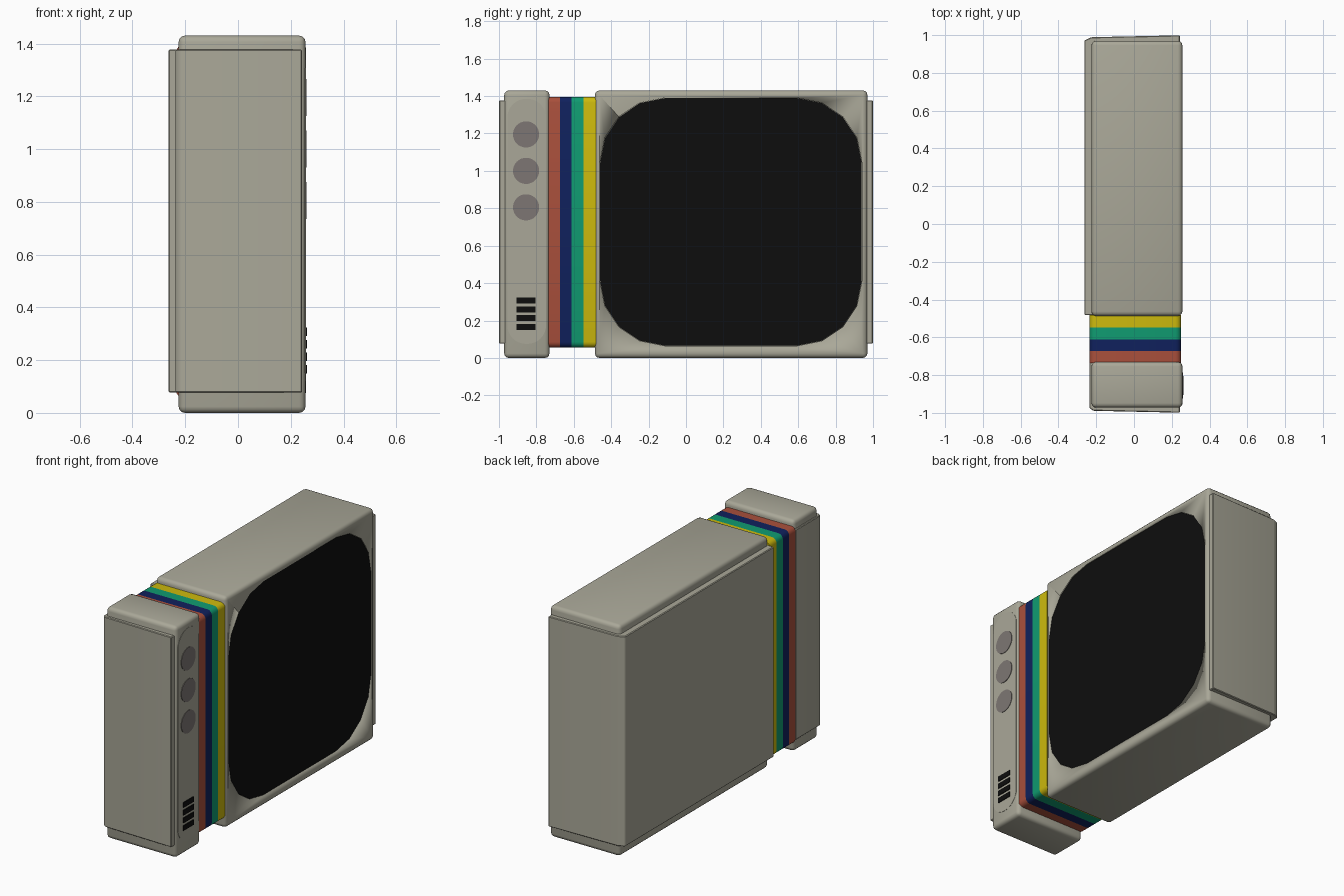
import bpy, bmesh, math
from mathutils import Vector

if "Cube" in bpy.data.objects:
    bpy.data.objects.remove(bpy.data.objects["Cube"])


def material(name, rgb):
    m = bpy.data.materials.new(name)
    m.diffuse_color = (*rgb, 1)
    m.use_nodes = True
    m.node_tree.nodes["Principled BSDF"].inputs["Base Color"].default_value = m.diffuse_color
    return m


BEIGE = material("warm_beige", (0.40, 0.39, 0.315))
RED = material("brick_red", (0.40, 0.08, 0.045))
NAVY = material("navy_blue", (0.005, 0.015, 0.11))
GREEN = material("sea_green", (0.005, 0.33, 0.165))
YELLOW = material("mustard_yellow", (0.61, 0.49, 0.004))
GREY = material("knob_grey", (0.205, 0.183, 0.172))
BLACK = material("screen_black", (0.004, 0.004, 0.004))


def prism(name, pts, axis, lo, hi, mat, bevel=0.0, segments=3):
    """Extrude a 2D outline along an axis (0, 1 or 2), optionally bevelling its edges."""
    bm = bmesh.new()

    def place(p, d):
        c = list(p)
        c.insert(axis, d)
        return bm.verts.new(c)

    face = bm.faces.new([place(p, lo) for p in pts])
    ext = bmesh.ops.extrude_face_region(bm, geom=[face])
    shift = Vector((0, 0, 0))
    shift[axis] = hi - lo
    bmesh.ops.translate(bm, vec=shift,
                        verts=[g for g in ext["geom"] if isinstance(g, bmesh.types.BMVert)])
    bmesh.ops.recalc_face_normals(bm, faces=bm.faces)
    if bevel:
        bmesh.ops.bevel(bm, geom=bm.edges[:], offset=bevel, segments=segments,
                        profile=0.5, affect='EDGES', clamp_overlap=True)
    me = bpy.data.meshes.new(name)
    bm.to_mesh(me)
    bm.free()
    me.materials.append(mat)
    ob = bpy.data.objects.new(name, me)
    bpy.context.collection.objects.link(ob)
    bpy.context.view_layer.objects.active = ob
    bpy.ops.object.select_all(action='DESELECT')
    ob.select_set(True)
    bpy.ops.object.shade_smooth_by_angle(angle=math.radians(30))
    return ob


def rect(a0, a1, b0, b1):
    return [(a0, b0), (a1, b0), (a1, b1), (a0, b1)]


def round_rect(a0, a1, b0, b1, r, n):
    pts = []
    corners = [(a1 - r, b1 - r), (a0 + r, b1 - r), (a0 + r, b0 + r), (a1 - r, b0 + r)]
    for k, (ca, cb) in enumerate(corners):
        for i in range(n + 1):
            t = math.pi / 2 * (k + i / n)
            pts.append((ca + r * math.cos(t), cb + r * math.sin(t)))
    return pts


# Outer cases of the screen cabinet and control column
cabinet = prism("screen_cabinet", rect(-0.225, 0.256, -0.487, 0.97), 2, 0, 1.43, BEIGE, 0.024)
prism("control_column", rect(-0.225, 0.256, -0.972, -0.73), 2, 0, 1.43, BEIGE, 0.024)

# Inner shells that stand proud of the cases at the ends and back
prism("cabinet_inner_shell",
      [(-0.263, -0.482), (0.243, -0.482), (0.243, 0.999), (-0.225, 0.989), (-0.263, 0.972)],
      2, 0.077, 1.377, BEIGE, 0.004, 1)
prism("column_inner_shell",
      [(-0.236, -0.733), (0.243, -0.733), (0.243, -0.999), (-0.215, -0.989), (-0.236, -0.975)],
      2, 0.077, 1.377, BEIGE, 0.004, 1)

# Coloured stripe bands joining the two cases
edges = [-0.735, -0.673, -0.611, -0.549, -0.482]
for i, (label, mat) in enumerate([("red", RED), ("navy", NAVY), ("green", GREEN), ("yellow", YELLOW)]):
    prism(label + "_stripe", round_rect(-0.235, 0.249, 0.056, 1.396, 0.03, 4), 1,
          edges[i], edges[i + 1], mat)

# Slightly recessed screen, cut into the cabinet front
outline = round_rect(-0.46, 0.94, 0.065, 1.39, 0.345, 4)
cutter = prism("screen_cutter", outline, 0, 0.246, 0.3, BEIGE)
cutter.hide_render = True
cutter.hide_set(True)
cut = cabinet.modifiers.new("screen_recess", 'BOOLEAN')
cut.operation = 'DIFFERENCE'
cut.solver = 'EXACT'
cut.object = cutter
prism("screen", [(y * 0.998 + 0.0005, z * 0.998 + 0.0015) for y, z in outline],
      0, 0.244, 0.2525, BLACK)

# Control panel: pill-shaped plate, three knobs, four speaker slots
prism("control_plate", round_rect(-0.955, -0.748, 0.075, 1.385, 0.1, 8), 0, 0.25, 0.2575, BEIGE)
for i, z in enumerate((0.805, 1.0, 1.195)):
    prism(f"knob_{i + 1}", round_rect(-0.925, -0.785, z - 0.07, z + 0.07, 0.0699, 8),
          0, 0.254, 0.2605, GREY)
for i in range(4):
    z = 0.165 + i * 0.0475
    prism(f"speaker_slot_{i + 1}", rect(-0.905, -0.805, z - 0.016, z + 0.016),
          0, 0.254, 0.262, BLACK)
